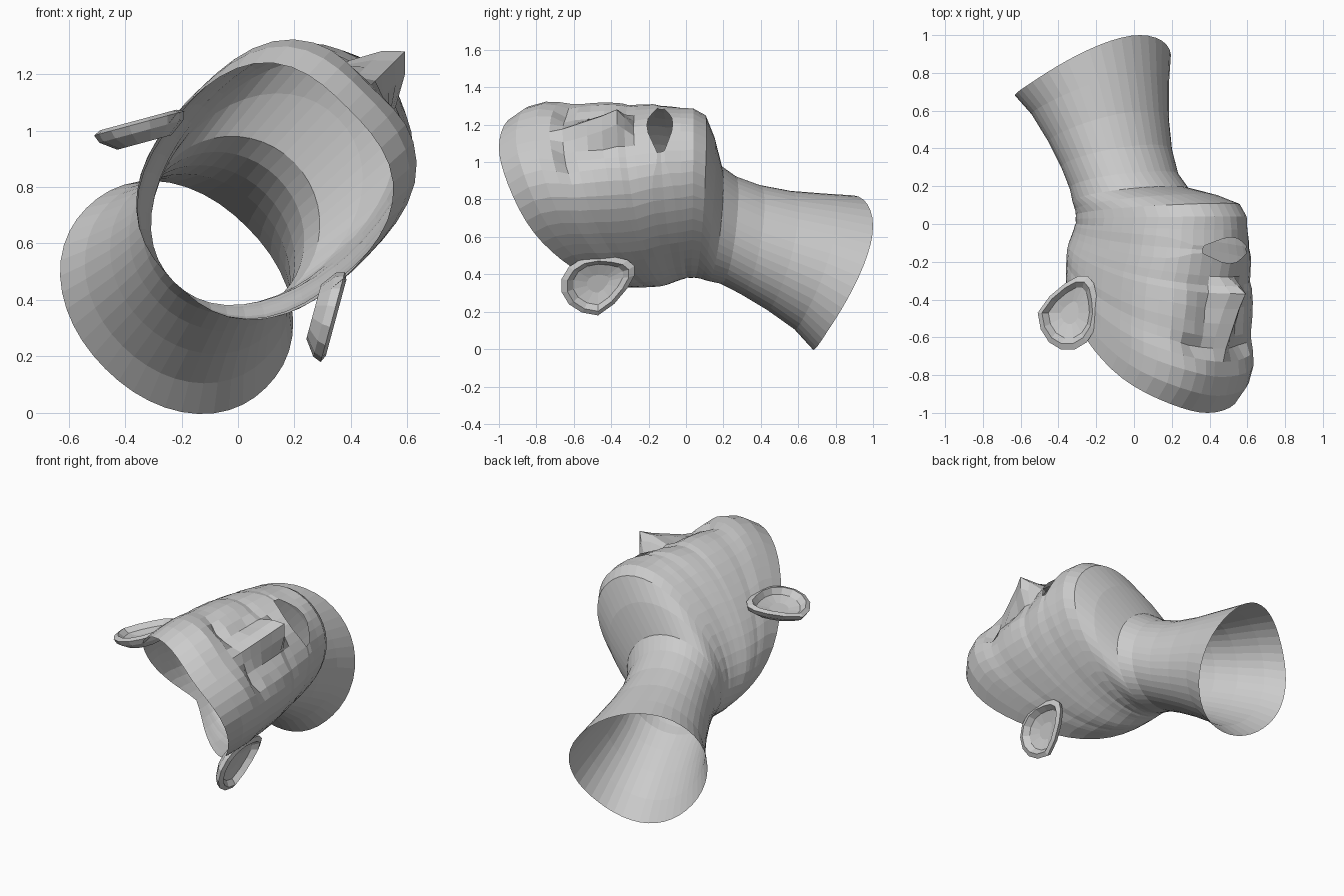
import bpy, bmesh, math

if "Cube" in bpy.data.objects:
    bpy.data.objects.remove(bpy.data.objects["Cube"])

R2 = math.sqrt(2)
COLS = 44


def place(f, s, h):
    """Head space (forward, sideways, up) -> world: lying back, turned 45 degrees."""
    return ((f + s) / R2, -h, 0.69 + (f - s) / R2)


def finish(bm, name):
    me = bpy.data.meshes.new(name)
    bmesh.ops.recalc_face_normals(bm, faces=bm.faces)
    bm.to_mesh(me)
    bm.free()
    ob = bpy.data.objects.new(name, me)
    bpy.context.collection.objects.link(ob)
    return ob


def bump(s, h, cs, ch, ws, wh):
    return math.exp(-((abs(s) - cs) / ws) ** 2 - ((h - ch) / wh) ** 2)


def nose(s, h):
    if h < 0.27 or h > 0.74:
        return 0
    k = (0.74 - h) / 0.38 if h > 0.36 else (h - 0.27) / 0.09
    width = 0.05 + 0.075 * min(1, (0.74 - h) / 0.38)
    return 0.18 * k * max(0, 1 - (abs(s) / width) ** 1.5)


def features(s, h):
    """Forward relief of the face."""
    d = nose(s, h)
    d -= 0.05 * bump(s, h, 0.17, 0.63, 0.08, 0.07)     # eye sockets
    d += 0.03 * bump(s, h, 0.17, 0.59, 0.06, 0.035)    # eyelids
    d += 0.015 * bump(s, h, 0.15, 0.75, 0.12, 0.06)    # brows
    d += 0.03 * bump(s, h, 0, 0.23, 0.11, 0.03)        # upper lip
    d += 0.03 * bump(s, h, 0, 0.05, 0.10, 0.03)        # lower lip
    d += 0.02 * bump(s, h, 0.26, 0.42, 0.10, 0.10)     # cheekbones
    return d


# Neck and jaw rings: front height, back height, front, back, half width,
# squareness, slope of the rim from front to back, sideways lean
rings = [
    (-1.00, -0.67, 0.00, -0.71, 0.45, 2.15, 2.0, 0.045),
    (-0.80, -0.57, 0.04, -0.61, 0.39, 2.1, 1.7, 0.03),
    (-0.60, -0.42, 0.08, -0.50, 0.345, 2.0, 1.4, 0.02),
    (-0.42, -0.28, 0.13, -0.41, 0.315, 2.0, 1.1, 0.01),
    (-0.28, -0.16, 0.20, -0.35, 0.30, 2.0, 0.8, 0),
    (-0.20, -0.09, 0.28, -0.33, 0.31, 2.0, 0.75, 0),
    (-0.16, -0.05, 0.50, -0.32, 0.33, 2.1, 0.7, 0),
]
# Face rings: front height, front, half width, squareness
face = [
    (-0.11, 0.67, 0.34, 2.2), (-0.04, 0.72, 0.35, 2.2), (0.03, 0.71, 0.36, 2.3),
    (0.07, 0.71, 0.365, 2.4), (0.14, 0.70, 0.37, 2.5), (0.21, 0.70, 0.38, 2.6),
    (0.28, 0.68, 0.39, 2.7), (0.33, 0.66, 0.395, 2.8), (0.37, 0.66, 0.40, 2.9),
    (0.45, 0.65, 0.405, 3.0), (0.53, 0.65, 0.41, 3.0), (0.60, 0.65, 0.41, 3.0),
    (0.66, 0.65, 0.415, 3.0), (0.73, 0.66, 0.42, 3.0), (0.81, 0.66, 0.42, 3.0),
    (0.91, 0.63, 0.42, 2.9), (1.00, 0.55, 0.415, 2.8),
]
for hf, ff, w, p in face:
    rings.append((hf, -0.03 + 0.13 * (hf + 0.11) / 1.1, ff, -0.32, w, p, 0.67, 0))

# Head and neck: open shell lofted through tilted rings
bm = bmesh.new()
rows = []
info = {}
for hf, hb, ff, fb, w, p, slope, lean in rings:
    row = []
    for i in range(COLS):
        t = 2 * math.pi * i / COLS
        c, s = math.cos(t), math.sin(t)
        q = p if c > 0 else 2 + (p - 2) * 0.6
        r = (abs(c) ** q + abs(s) ** q) ** (-1 / q)
        f = (ff + fb) / 2 + (ff - fb) / 2 * r * c
        side = w * r * s
        if c < 0 and hf > 0:
            side *= 1 + 0.08 * c
        h = hb + (hf - hb) * ((1 + c) / 2) ** slope
        flat_h = h
        if c > 0.2 and hf > -0.12:
            f += features(side, h)
            if 0.05 < hf < 0.23:                       # mouth corners close up
                k = 1 - 0.75 * math.exp(-((abs(side) - 0.18) / 0.09) ** 2)
                mid = 0.14 * ((1 + c) / 2) ** slope
                h = mid + (h - mid) * k
        v = bm.verts.new(place(f, side + lean, h))
        info[v] = (side, flat_h, c)
        row.append(v)
    rows.append(row)
for a, b in zip(rows, rows[1:]):
    for i in range(COLS):
        j = (i + 1) % COLS
        quad = (a[i], a[j], b[j], b[i])
        side = sum(info[v][0] for v in quad) / 4
        h = sum(info[v][1] for v in quad) / 4
        front = info[a[i]][2] > 0.5
        if front and abs(side) < 0.17 and abs(h - 0.135) < 0.06:
            continue                                   # open mouth
        bm.faces.new(quad)
finish(bm, "head_and_neck")

# Ears: cupped shells swept back from the sides of the head
for sign, name in ((1, "ear_right"), (-1, "ear_left")):
    bm = bmesh.new()
    loops = []
    for scale, depth in ((0.6, -0.07), (0.93, -0.03), (1.0, 0.0), (0.84, 0.012),
                         (0.68, -0.02), (0.3, -0.035)):
        loop = []
        for i in range(14):
            t = 2 * math.pi * i / 14
            v = 0.2 * math.sin(t)
            u = (0.165 + 0.25 * min(0, v)) * math.cos(t) + 0.5 * min(0, v + 0.03)
            u, v = u * scale, v * scale
            f = -0.01 - 0.87 * u + 0.5 * depth
            s = 0.485 + 0.5 * u + 0.87 * depth
            loop.append(bm.verts.new(place(f, sign * s, 0.47 + v)))
        loops.append(loop)
    for a, b in zip(loops, loops[1:]):
        for i in range(14):
            j = (i + 1) % 14
            bm.faces.new((a[i], a[j], b[j], b[i]))
    bm.faces.new(loops[-1])
    finish(bm, name)
